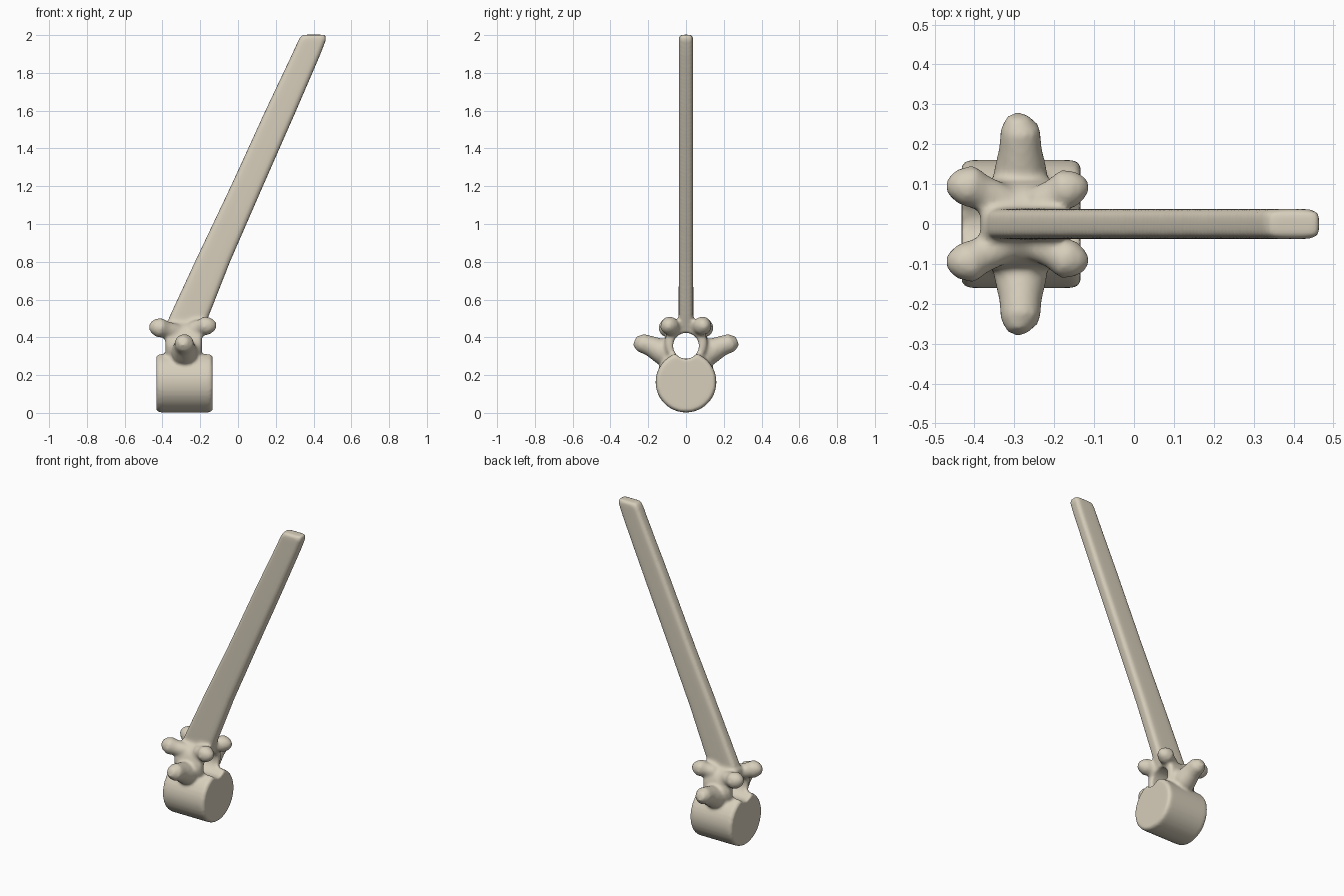
import bpy, bmesh, math
from mathutils import Vector

if "Cube" in bpy.data.objects:
    bpy.data.objects.remove(bpy.data.objects["Cube"])

bone = bpy.data.materials.new("bone beige")
bone.diffuse_color = (0.68, 0.62, 0.50, 1)
bone.use_nodes = True
bone.node_tree.nodes["Principled BSDF"].inputs["Base Color"].default_value = bone.diffuse_color


def loft(bm, rings):
    """Skin a list of equal-length point rings and cap both ends."""
    vs = [[bm.verts.new(p) for p in r] for r in rings]
    n = len(vs[0])
    for a, b in zip(vs, vs[1:]):
        for i in range(n):
            j = (i + 1) % n
            bm.faces.new((a[i], a[j], b[j], b[i]))
    bm.faces.new(vs[0][::-1])
    bm.faces.new(vs[-1])


def tube(bm, stations, n=16):
    """Tapered tube through (x, y, z, radius) stations, rings square to its axis."""
    d = (Vector(stations[-1][:3]) - Vector(stations[0][:3])).normalized()
    u = d.orthogonal().normalized()
    w = d.cross(u)
    loft(bm, [[Vector(s[:3]) + s[3] * (u * math.cos(t) + w * math.sin(t))
               for t in (2 * math.pi * i / n for i in range(n))] for s in stations])


def x_barrel(bm, x0, x1, z, ry, rz, n=40, inset=0.012):
    """Elliptical barrel along x with softened rims."""
    prof = [(x0, 1 - inset / ry), (x0 + inset, 1), (x1 - inset, 1), (x1, 1 - inset / ry)]
    loft(bm, [[(x, k * ry * math.cos(t), z + k * rz * math.sin(t))
               for t in (2 * math.pi * i / n for i in range(n))] for x, k in prof])


def finish(bm, name):
    bmesh.ops.recalc_face_normals(bm, faces=bm.faces)
    me = bpy.data.meshes.new(name)
    bm.to_mesh(me)
    bm.free()
    me.materials.append(bone)
    ob = bpy.data.objects.new(name, me)
    bpy.context.collection.objects.link(ob)
    return ob


bm = bmesh.new()

# vertebral body and neural arch
x_barrel(bm, -0.432, -0.134, 0.163, 0.161, 0.161)
x_barrel(bm, -0.385, -0.19, 0.37, 0.112, 0.115)

# paired processes
for s in (-1, 1):
    # transverse process
    tube(bm, [(-.285, s * .06, .295, .07), (-.285, s * .13, .325, .068),
              (-.285, s * .19, .355, .054), (-.285, s * .24, .372, .05),
              (-.292, s * .272, .382, .025)])
    # articular knobs at each end
    tube(bm, [(-.32, s * .05, .425, .045), (-.38, s * .078, .44, .045),
              (-.42, s * .098, .453, .053), (-.452, s * .105, .46, .036),
              (-.467, s * .107, .463, .015)])
    tube(bm, [(-.24, s * .05, .44, .045), (-.20, s * .07, .452, .043),
              (-.165, s * .09, .463, .051), (-.135, s * .1, .467, .036),
              (-.117, s * .103, .469, .015)])

# long leaning spine: (z, left x, right x, half thickness)
spine = [(.43, -.375, -.19, .045), (.50, -.367, -.16, .039), (.80, -.228, -.042, .038),
         (1.2, -.038, .132, .038), (1.6, .145, .308, .038), (1.9, .287, .437, .038),
         (1.975, .321, .466, .038), (1.99, .33, .466, .036), (2.002, .342, .462, .03)]


def flat_ring(z, x0, x1, h, n=32):
    pts = []
    for i in range(n):
        t = 2 * math.pi * i / n
        c, q = math.cos(t), math.sin(t)
        pts.append(((x0 + x1) / 2 + (x1 - x0) / 2 * math.copysign(abs(c) ** .4, c),
                    h * math.copysign(abs(q) ** .4, q), z))
    return pts


loft(bm, [flat_ring(*s) for s in spine])
vertebra = finish(bm, "vertebra")

# canal cutter
bm = bmesh.new()
x_barrel(bm, -0.6, 0.05, 0.355, 0.069, 0.069)
canal = finish(bm, "canal_cutter")
canal.hide_render = True

# fuse the parts, cut the canal, soften the joins
def remesh():
    m = vertebra.modifiers.new("fuse", 'REMESH')
    m.mode = 'VOXEL'
    m.voxel_size = 0.009
    m.use_smooth_shade = True


remesh()
cut = vertebra.modifiers.new("canal", 'BOOLEAN')
cut.operation = 'DIFFERENCE'
cut.object = canal
cut.solver = 'EXACT'
remesh()
sm = vertebra.modifiers.new("soften", 'SMOOTH')
sm.factor = 0.5
sm.iterations = 5

bpy.context.view_layer.objects.active = vertebra
vertebra.select_set(True)
canal.select_set(False)
for m in list(vertebra.modifiers):
    bpy.ops.object.modifier_apply(modifier=m.name)
bpy.data.objects.remove(canal)
bpy.ops.object.shade_smooth()
